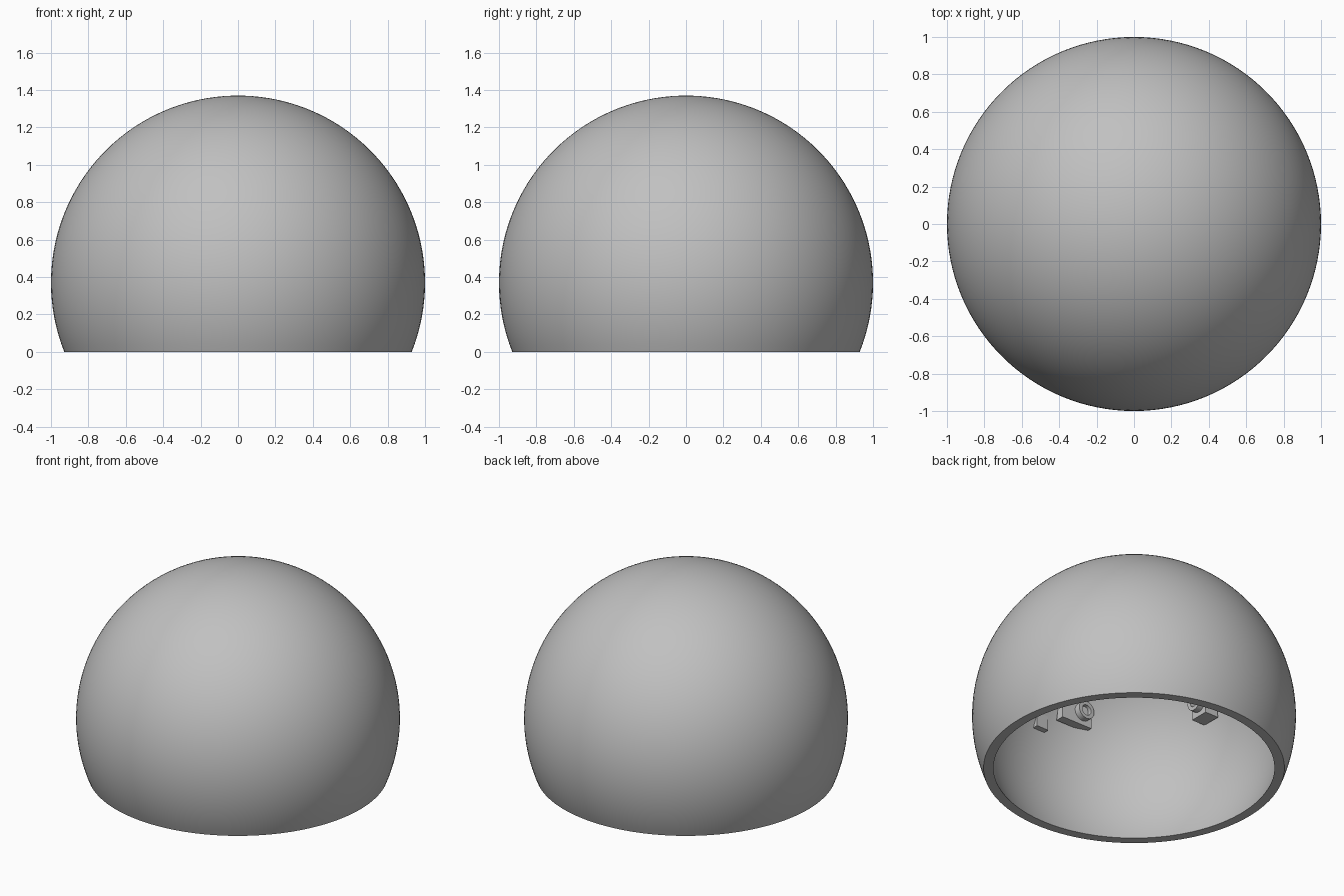
import bpy, bmesh, math
from mathutils import Vector, Matrix

if "Cube" in bpy.data.objects:
    bpy.data.objects.remove(bpy.data.objects["Cube"])

CENTRE = Vector((0, 0, 0.37))   # centre of the spherical shell
R_OUT, R_IN = 1.0, 0.943

grey = bpy.data.materials.new("mid grey")
grey.diffuse_color = (0.53, 0.53, 0.53, 1)
grey.use_nodes = True
grey.node_tree.nodes["Principled BSDF"].inputs["Base Color"].default_value = grey.diffuse_color


def finish(bm, name):
    bmesh.ops.recalc_face_normals(bm, faces=bm.faces)
    mesh = bpy.data.meshes.new(name)
    bm.to_mesh(mesh)
    bm.free()
    obj = bpy.data.objects.new(name, mesh)
    obj.data.materials.append(grey)
    bpy.context.collection.objects.link(obj)
    bpy.ops.object.select_all(action='DESELECT')
    obj.select_set(True)
    bpy.context.view_layer.objects.active = obj
    bpy.ops.object.shade_smooth_by_angle(angle=math.radians(30))
    return obj


def arc(radius, steps=48):
    # from the pole down to the cut at z = 0
    end = math.acos(-CENTRE.z / radius)
    return [Vector((radius * math.sin(end * i / steps), 0,
                    CENTRE.z + radius * math.cos(end * i / steps)))
            for i in range(steps + 1)]


# hollow dome: outer arc, flat rim, inner arc, revolved
bm = bmesh.new()
verts = [bm.verts.new(p) for p in arc(R_OUT) + arc(R_IN)[::-1]]
edges = [bm.edges.new(pair) for pair in zip(verts, verts[1:])]
bmesh.ops.spin(bm, geom=verts + edges, cent=(0, 0, 0), axis=(0, 0, 1),
               angle=math.tau, steps=128)
bmesh.ops.remove_doubles(bm, verts=bm.verts, dist=1e-4)
finish(bm, "dome_shell")


def block(name, x, y, z):
    # box whose outer corners are pulled back into the shell wall
    bm = bmesh.new()
    bmesh.ops.create_cube(bm, size=1)
    for v in bm.verts:
        v.co = Vector([lo + (c + 0.5) * (hi - lo)
                       for c, (lo, hi) in zip(v.co, (x, y, z))])
        d = v.co - CENTRE
        if d.length > 0.97:
            v.co = CENTRE + d * (0.97 / d.length)
    return finish(bm, name)


def ring(name, centre, axis, r_out=0.06, r_in=0.035, depth=0.03):
    # raised annular boss
    bm = bmesh.new()
    profile = [(r_in, -depth), (r_out, -depth), (r_out, depth), (r_in, depth)]
    vs = [bm.verts.new((r, 0, h)) for r, h in profile]
    es = [bm.edges.new((vs[i], vs[(i + 1) % 4])) for i in range(4)]
    bmesh.ops.spin(bm, geom=vs + es, cent=(0, 0, 0), axis=(0, 0, 1),
                   angle=math.tau, steps=32)
    bmesh.ops.remove_doubles(bm, verts=bm.verts, dist=1e-4)
    turn = Vector((0, 0, 1)).rotation_difference(Vector(axis)).to_matrix().to_4x4()
    bm.transform(Matrix.Translation(centre) @ turn)
    finish(bm, name)


# mounting lugs on the inner wall, mirrored left and right
for side, s in (("left", -1), ("right", 1)):
    block("front_lug_" + side, sorted((s * 0.31, s * 0.08)), (-0.84, -0.78), (0.74, 0.93))
    ring("front_boss_" + side, (s * 0.24, -0.77, 0.83), (0, 1, 0))
    block("side_lug_" + side, sorted((s * 0.82, s * 0.72)), (-0.30, -0.17), (0.74, 0.93))
    ring("side_boss_" + side, (s * 0.71, -0.235, 0.83), (1, 0, 0))

# small clip at the middle of the front wall
block("front_clip", (-0.03, 0.06), (-0.93, -0.86), (0.66, 0.78))
